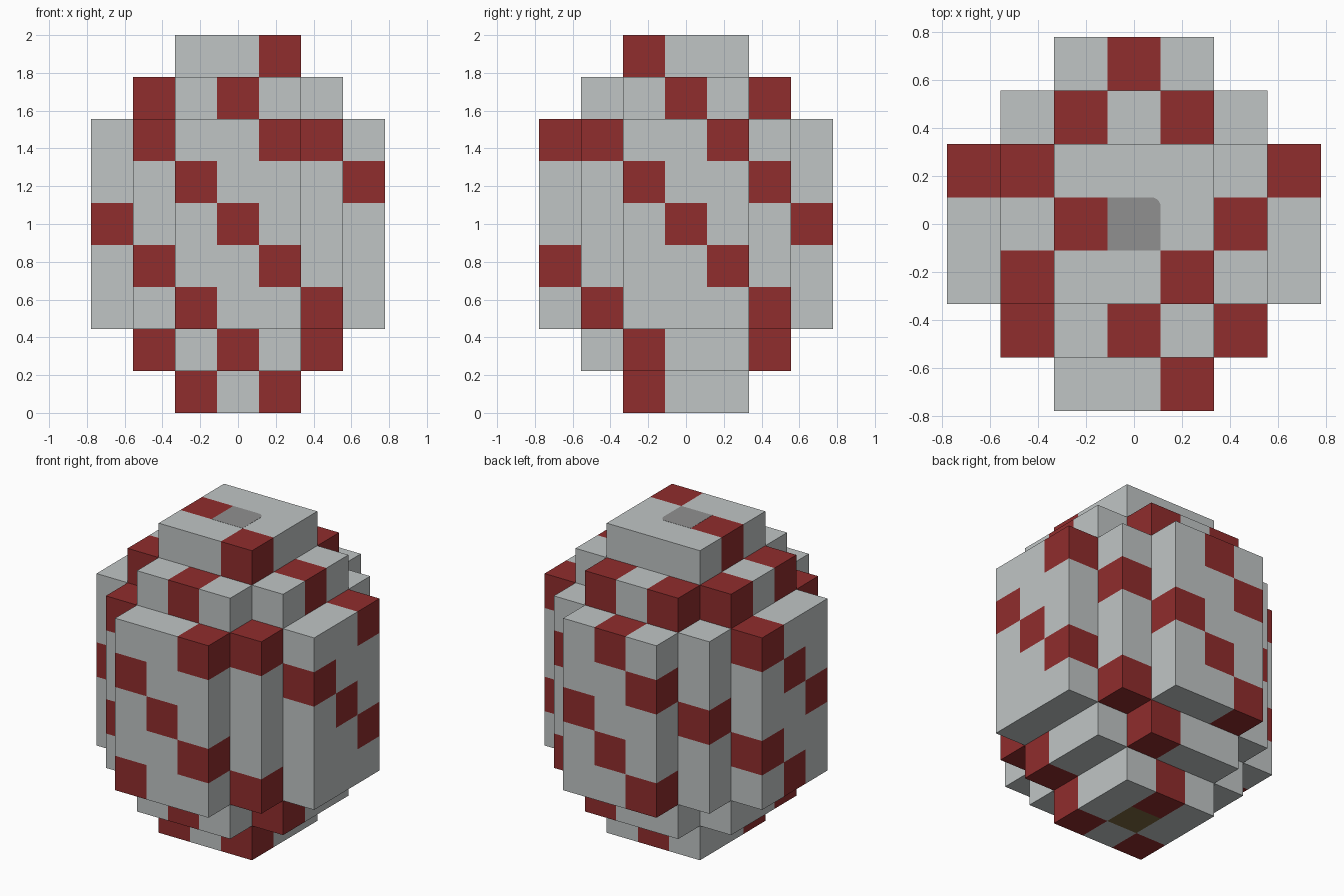
import bpy, bmesh, math
from mathutils import Vector

if "Cube" in bpy.data.objects:
    bpy.data.objects.remove(bpy.data.objects["Cube"], do_unlink=True)

CELL = 2 / 9


def material(name, r, g, b):
    m = bpy.data.materials.new(name)
    m.use_nodes = True
    m.diffuse_color = (r, g, b, 1)
    m.node_tree.nodes["Principled BSDF"].inputs["Base Color"].default_value = (r, g, b, 1)
    return m


GREY, RED, DARK, BROWN = range(4)
palette = [
    material("pale grey", 0.53, 0.56, 0.56),
    material("deep red", 0.28, 0.026, 0.026),
    material("dark grey", 0.28, 0.28, 0.28),
    material("olive brown", 0.2, 0.14, 0.05),
]

# Red blocks per layer, counted round the rim from the front, bottom to top
spots = [
    (1, 4, 7),
    (1, 3, 6, 11),
    (0, 3, 7, 10, 13),
    (2, 6, 9, 12, 15),
    (1, 5, 8, 11, 14),
    (0, 4, 7, 10, 13),
    (2, 3, 6, 9, 12, 15),
    (1, 4, 6, 8, 9, 11),
    (1, 6),
]
TOP = len(spots) - 1


def layer_cells(k):
    """Grid cells of one layer: square ends, then stepped rounds."""
    step = min(k, TOP - k, 2)
    reach = step + 1
    return {(i, j) for i in range(-reach, reach + 1) for j in range(-reach, reach + 1)
            if abs(i) + abs(j) <= step + 2}


def rim(cells):
    """Outer cells of a layer in order, anticlockwise from the front."""
    edge = [(i, j) for i, j in cells
            if not {(i + 1, j), (i - 1, j), (i, j + 1), (i, j - 1)} <= cells]
    return sorted(edge, key=lambda c: (math.atan2(c[1], c[0]) + 2.2) % math.tau)


# Colour of every block
blocks = {}
for k, marks in enumerate(spots):
    cells = layer_cells(k)
    for i, j in cells:
        blocks[i, j, k] = GREY
    order = rim(cells)
    for n in marks:
        blocks[(*order[n], k)] = RED
blocks[0, 0, 0] = BROWN


def build(name, bm):
    mesh = bpy.data.meshes.new(name)
    bm.to_mesh(mesh)
    bm.free()
    for m in palette:
        mesh.materials.append(m)
    obj = bpy.data.objects.new(name, mesh)
    bpy.context.collection.objects.link(obj)
    return obj


def block_part(name, layers):
    """Outer faces of all blocks in the given layers."""
    bm = bmesh.new()
    for (i, j, k), colour in blocks.items():
        if k not in layers:
            continue
        centre = Vector((i, j, k + 0.5)) * CELL
        for axis in range(3):
            for sign in (-1, 1):
                out = Vector((0, 0, 0))
                out[axis] = sign
                if (i + int(out.x), j + int(out.y), k + int(out.z)) in blocks:
                    continue
                u = Vector((0, 0, 0))
                u[(axis + 1) % 3] = 1
                v = out.cross(u)
                corners = [out + u + v, out - u + v, out - u - v, out + u - v]
                face = bm.faces.new([bm.verts.new(centre + c * CELL / 2) for c in corners])
                face.material_index = colour
    bmesh.ops.remove_doubles(bm, verts=bm.verts, dist=0.001)
    return build(name, bm)


# Egg shell from base to crown
block_part("egg_base", [0])
block_part("lower_ring", [1])
block_part("egg_body", range(2, 7))
block_part("upper_ring", [7])
block_part("egg_crown", [8])

# Thin cap plate with one rounded corner
h, radius = CELL / 2, 0.04
outline = [(-h, h), (-h, -h), (h, -h)]
for n in range(7):
    a = n * math.pi / 12
    outline.append((h - radius + radius * math.cos(a), h - radius + radius * math.sin(a)))
bm = bmesh.new()
face = bm.faces.new([bm.verts.new((x, y, 1.996)) for x, y in outline])
raised = bmesh.ops.extrude_face_region(bm, geom=[face])["geom"]
bmesh.ops.translate(bm, vec=(0, 0, 0.005),
                    verts=[g for g in raised if isinstance(g, bmesh.types.BMVert)])
bmesh.ops.recalc_face_normals(bm, faces=bm.faces)
for f in bm.faces:
    f.material_index = DARK
build("crown_plate", bm)
